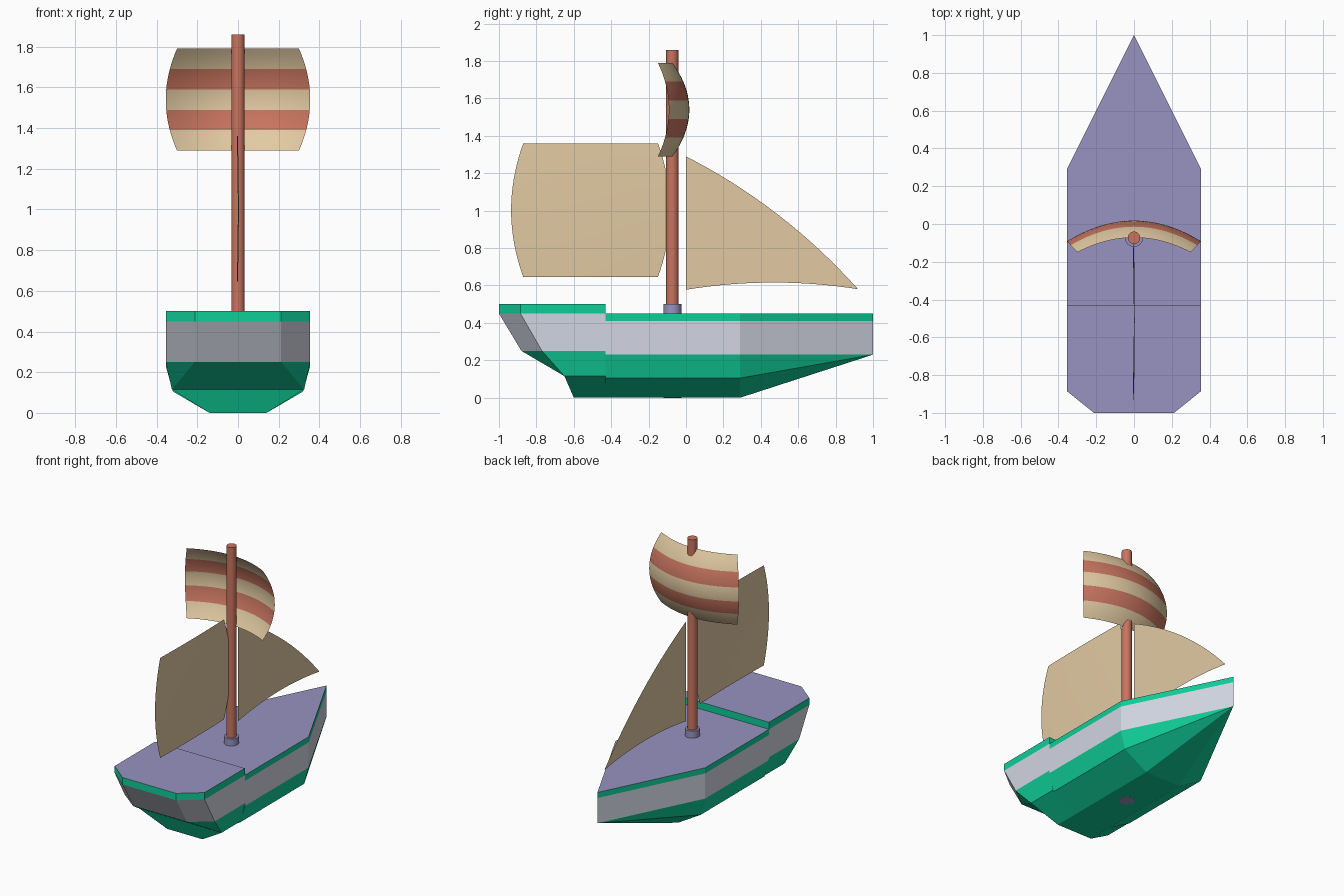
import bpy, bmesh
from mathutils import Vector

cube = bpy.data.objects.get("Cube")
if cube:
    bpy.data.objects.remove(cube, do_unlink=True)


def material(name, *srgb):
    color = [((c / 255 + 0.055) / 1.055) ** 2.4 for c in srgb] + [1]
    m = bpy.data.materials.new(name)
    m.use_nodes = True
    m.diffuse_color = color
    m.node_tree.nodes["Principled BSDF"].inputs["Base Color"].default_value = color
    return m


GREEN = material("hull green", 16, 205, 152)
GREY = material("pale grey", 210, 214, 226)
PURPLE = material("deck purple", 152, 147, 193)
WOOD = material("mast red brown", 200, 117, 95)
CANVAS = material("sail canvas", 226, 202, 162)


def finish(name, bm, mats):
    mesh = bpy.data.meshes.new(name)
    bm.to_mesh(mesh)
    bm.free()
    for m in mats:
        mesh.materials.append(m)
    obj = bpy.data.objects.new(name, mesh)
    bpy.context.collection.objects.link(obj)
    return obj


def loft(name, rings, floor):
    """Skin the rings from keel to deck; bands are green, green, grey, green."""
    bm = bmesh.new()
    verts = {}

    def vert(p):
        key = tuple(round(c, 4) for c in p)
        if key not in verts:
            verts[key] = bm.verts.new(key)
        return verts[key]

    def face(points, mat):
        corners = list(dict.fromkeys(vert(p) for p in points))
        if len(corners) > 2:
            bm.faces.new(corners).material_index = mat

    for low, high, mat in zip(rings, rings[1:], (0, 0, 1, 0)):
        n = len(low)
        for i in range(n):
            j = (i + 1) % n
            face((low[i], low[j], high[j], high[i]), mat)
    for ids in floor:
        face([rings[0][i] for i in ids], 0)
    face(rings[-1], 2)
    bmesh.ops.recalc_face_normals(bm, faces=bm.faces)
    return finish(name, bm, (GREEN, GREY, PURPLE))


# Main hull with pointed bow
STEP, SHOULDER = -0.43, 0.29


def main_ring(z, w):
    return [(-w, STEP, z), (w, STEP, z), (w, SHOULDER, z),
            (0, 1, max(z, 0.23)), (-w, SHOULDER, z)]


loft("main_hull",
     [main_ring(z, w) for z, w in ((0, 0.14), (0.105, 0.32), (0.23, 0.355),
                                   (0.41, 0.355), (0.45, 0.355))],
     [(0, 1, 2, 4), (2, 3, 4)])


# Raised stern with cut corners
def stern_ring(z, w, corner_y, rear_w, rear_y):
    half = [(w, STEP, z), (w, corner_y, z), (rear_w, rear_y, z)]
    return half + [(-x, y, z) for x, y, z in reversed(half)]


loft("stern_hull",
     [stern_ring(*r) for r in ((0, 0.14, -0.6, 0.14, -0.6),
                               (0.115, 0.325, -0.65, 0.325, -0.65),
                               (0.25, 0.355, -0.77, 0.212, -0.88),
                               (0.45, 0.355, -0.885, 0.212, -1),
                               (0.5, 0.355, -0.885, 0.212, -1))],
     [range(6)])


# Mast and its collar
def pole(name, radius, bottom, top, mat):
    bpy.ops.mesh.primitive_cylinder_add(
        vertices=32, radius=radius, depth=top - bottom,
        location=(0, -0.073, (top + bottom) / 2))
    obj = bpy.context.object
    obj.name = name
    obj.data.materials.append(mat)
    bpy.ops.object.shade_smooth_by_angle()


pole("mast", 0.033, 0.4, 1.86, WOOD)
pole("mast_collar", 0.048, -0.001, 0.5, PURPLE)


# Sails made as curved sheets
def sheet(name, func, cols, rows, mats, band=1):
    bm = bmesh.new()
    grid = [[bm.verts.new(func(2 * i / cols - 1, 2 * j / rows - 1))
             for i in range(cols + 1)] for j in range(rows + 1)]
    for j in range(rows):
        for i in range(cols):
            f = bm.faces.new((grid[j][i], grid[j][i + 1],
                              grid[j + 1][i + 1], grid[j + 1][i]))
            f.material_index = (j // band) % len(mats)
            f.smooth = True
    return finish(name, bm, mats)


def square_shape(u, v):
    x = u * (0.355 - 0.055 * v * v)
    return x, 0.018 - 0.87 * x * x - 0.09 * v * v, 1.54 + 0.25 * v


def aft_shape(u, v):
    y = -0.51 + u * (0.425 - 0.065 * v * v)
    return 0.004 - 0.005 * (u * u + v * v), y, 1.0025 + 0.3575 * v


sheet("square_sail", square_shape, 24, 20, (CANVAS, WOOD), band=4)
sheet("aft_sail", aft_shape, 12, 20, (CANVAS,))


# Triangular fore sail outlined by three bowed edges
def bowed_edge(a, b, bow, steps=16):
    a, b, bow = Vector(a), Vector(b), Vector(bow)
    return [a.lerp(b, t) + bow * 4 * t * (1 - t)
            for t in (i / steps for i in range(steps))]


head, tack, clew = (0, 1.29), (0, 0.577), (0.92, 0.58)
outline = (bowed_edge(tack, clew, (0, 0.037)) + bowed_edge(clew, head, (0.03, 0.045))
           + bowed_edge(head, tack, (0.045, 0)))
bm = bmesh.new()
bm.faces.new([bm.verts.new((0, y, z)) for y, z in outline])
bmesh.ops.triangulate(bm, faces=bm.faces)
finish("fore_sail", bm, (CANVAS,))
